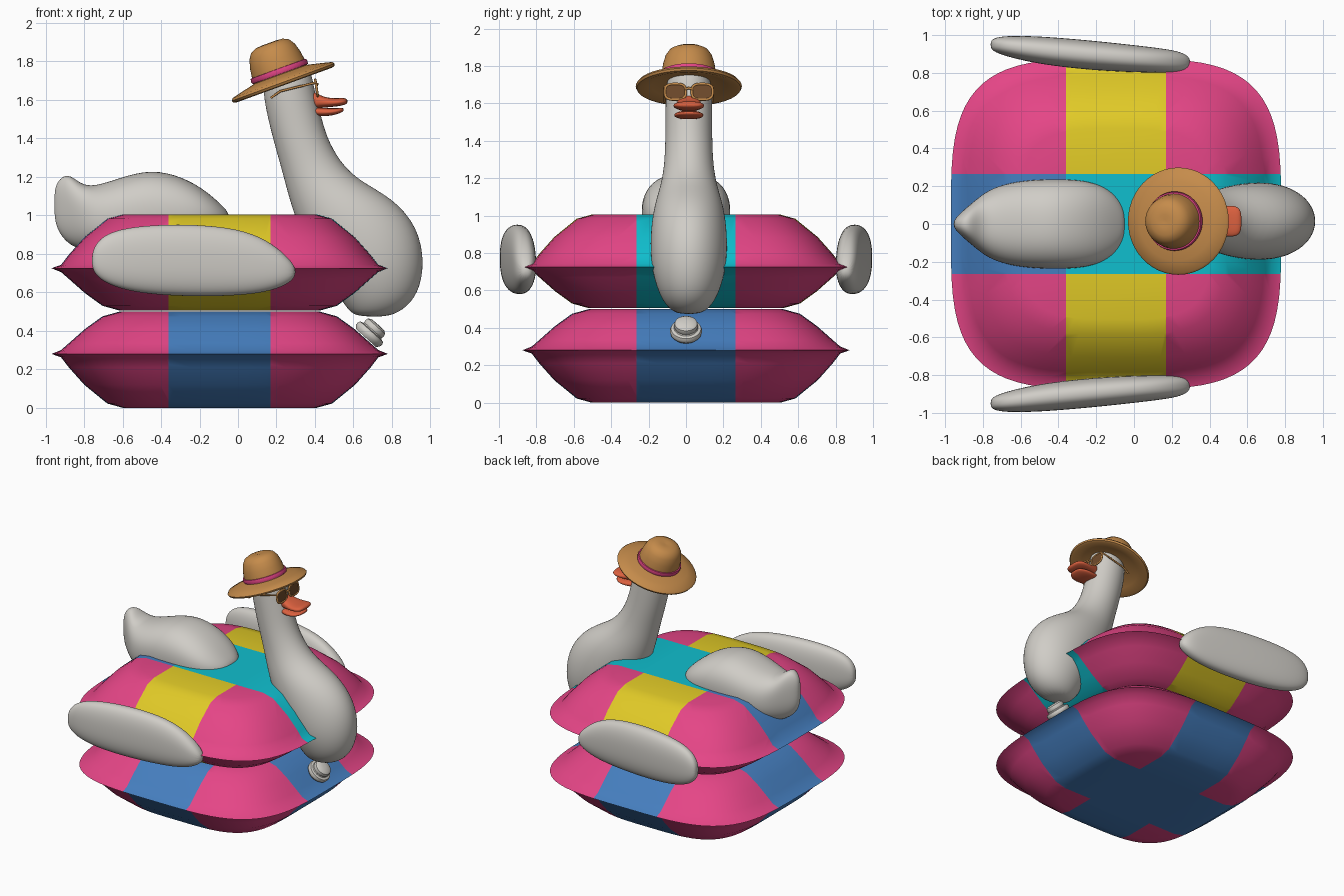
import bpy, bmesh, math
from mathutils import Vector, Matrix

if "Cube" in bpy.data.objects:
    bpy.data.objects.remove(bpy.data.objects["Cube"], do_unlink=True)


def material(name, r, g, b):
    m = bpy.data.materials.new(name)
    m.use_nodes = True
    m.diffuse_color = (r, g, b, 1)
    m.node_tree.nodes["Principled BSDF"].inputs["Base Color"].default_value = (r, g, b, 1)
    return m


PINK = material("pink", .78, .06, .24)
YELLOW = material("yellow", .75, .59, .02)
BLUE = material("blue", .06, .21, .52)
CYAN = material("cyan", .005, .52, .62)
WHITE = material("soft white", .63, .61, .57)
STRAW = material("straw brown", .56, .26, .07)
ORANGE = material("bill orange", .72, .12, .05)
LENS = material("lens brown", .16, .07, .025)


def finish(name, bm, mats, subdiv=0, angle=40):
    bmesh.ops.recalc_face_normals(bm, faces=bm.faces)
    me = bpy.data.meshes.new(name)
    bm.to_mesh(me)
    bm.free()
    for m in mats:
        me.materials.append(m)
    ob = bpy.data.objects.new(name, me)
    bpy.context.collection.objects.link(ob)
    bpy.ops.object.select_all(action="DESELECT")
    ob.select_set(True)
    bpy.context.view_layer.objects.active = ob
    bpy.ops.object.shade_smooth_by_angle(angle=math.radians(angle))
    if subdiv:
        mod = ob.modifiers.new("Subdivision", "SUBSURF")
        mod.levels = mod.render_levels = subdiv
    return ob


def skin(rings):
    """Bridge closed rings of points and cap both ends."""
    bm = bmesh.new()
    rows = [[bm.verts.new(p) for p in ring] for ring in rings]
    n = len(rows[0])
    for lo, hi in zip(rows, rows[1:]):
        for i in range(n):
            j = (i + 1) % n
            bm.faces.new((lo[i], lo[j], hi[j], hi[i]))
    bm.faces.new(rows[0])
    bm.faces.new(rows[-1])
    return bm


def superellipse(power, n):
    pts = []
    for i in range(n):
        t = math.tau * (i + .5) / n
        c, s = math.cos(t), math.sin(t)
        pts.append((math.copysign(abs(c) ** (2 / power), c),
                    math.copysign(abs(s) ** (2 / power), s)))
    return pts


def loft(name, stations, mat, power=2, n=20):
    """Each station: lower edge x, z, upper edge x, z, half width, centre y."""
    rings = []
    for ax, az, bx, bz, hw, y in stations:
        mid = Vector(((ax + bx) / 2, y, (az + bz) / 2))
        half = Vector(((bx - ax) / 2, 0, (bz - az) / 2))
        rings.append([mid + half * c + Vector((0, hw * s, 0))
                      for c, s in superellipse(power, n)])
    return finish(name, skin(rings), [mat], subdiv=2, angle=180)


def lathe(name, profile, mat, place, n=48):
    rings = [[place @ Vector((r * math.cos(math.tau * i / n),
                              r * math.sin(math.tau * i / n), h)) for i in range(n)]
             for r, h in profile]
    return finish(name, skin(rings), [mat])


def tube(name, pts, radius, mat, cyclic=False):
    cu = bpy.data.curves.new(name, "CURVE")
    cu.dimensions = "3D"
    cu.bevel_depth = radius
    cu.bevel_resolution = 2
    cu.use_fill_caps = True
    sp = cu.splines.new("POLY")
    sp.points.add(len(pts) - 1)
    for p, co in zip(sp.points, pts):
        p.co = (*co, 1)
    sp.use_cyclic_u = cyclic
    cu.materials.append(mat)
    ob = bpy.data.objects.new(name, cu)
    bpy.context.collection.objects.link(ob)


# Two stacked cushions with crossing colour bands
CX, BAND = -.095, .265
cushion_profile = [(.505, 0), (.585, .022), (.705, .12), (.785, .21), (.825, .262),
                   (.875, .28), (.825, .30), (.785, .335), (.70, .41), (.61, .475), (.52, .5)]


def cushion(name, upper):
    outline = superellipse(3.7, 72)
    bm = skin([[(CX + r * c, r * s, 1.005 - z if upper else z) for c, s in outline]
               for r, z in cushion_profile])
    for axis in (0, 1):
        for side in (-BAND, BAND):
            co = Vector((CX, 0, 0))
            no = Vector((0, 0, 0))
            co[axis] += side
            no[axis] = 1
            bmesh.ops.bisect_plane(bm, geom=bm.verts[:] + bm.edges[:] + bm.faces[:],
                                   plane_co=co, plane_no=no)
    for f in bm.faces:
        c = f.calc_center_median()
        in_x, in_y = abs(c.x - CX) < BAND, abs(c.y) < BAND
        if not (in_x or in_y):
            f.material_index = 0
        elif not upper or (in_y and c.x < CX - BAND):
            f.material_index = 1
        else:
            f.material_index = 2 if in_y else 3
    finish(name, bm, [PINK, BLUE, CYAN, YELLOW])


cushion("lower_cushion", False)
cushion("upper_cushion", True)

# Neck and breast
Y = .015
loft("neck_and_breast", [(*s, Y) for s in (
    (.17, 1.77, .33, 1.81, .07), (.135, 1.70, .38, 1.76, .12),
    (.13, 1.63, .395, 1.67, .125), (.15, 1.52, .425, 1.55, .126),
    (.185, 1.38, .46, 1.41, .127), (.225, 1.24, .53, 1.28, .133),
    (.255, 1.12, .63, 1.18, .155), (.29, 1.0, .81, 1.09, .19),
    (.35, .85, .94, .94, .21), (.45, .70, .975, .75, .205),
    (.52, .58, .94, .59, .165), (.57, .51, .86, .505, .115),
    (.61, .475, .77, .47, .06))], WHITE)

# Rump with upturned tail
loft("tail", [(x, a, x, b, w, 0) for x, a, b, w in (
    (-.955, 1.0, 1.12, .012), (-.94, .92, 1.18, .04), (-.885, .85, 1.225, .09),
    (-.82, .82, 1.165, .145), (-.75, .81, 1.15, .195), (-.62, .80, 1.195, .23),
    (-.45, .80, 1.245, .242), (-.28, .82, 1.20, .238), (-.16, .85, 1.125, .205),
    (-.08, .9, 1.05, .14), (-.045, .95, 1.01, .06))], WHITE, power=2.4)

# Wings on both sides
wing = [(-.76, .73, .80, .02, .95), (-.735, .68, .865, .04, .948), (-.66, .63, .92, .058, .94),
        (-.5, .59, .95, .075, .92), (-.25, .575, .958, .08, .895), (0, .58, .935, .073, .875),
        (.15, .60, .875, .065, .865), (.25, .635, .795, .055, .858), (.30, .68, .73, .025, .855)]
for label, side in (("left", 1), ("right", -1)):
    loft(label + "_wing", [(x, a, x, b, w, side * y) for x, a, b, w, y in wing], WHITE, power=2.4)

# Bill
loft("upper_bill", [(x, a, x, b, w, Y) for x, a, b, w in (
    (.36, 1.54, 1.66, .05), (.40, 1.555, 1.64, .06), (.45, 1.56, 1.612, .075),
    (.51, 1.565, 1.608, .085), (.55, 1.572, 1.612, .078), (.57, 1.582, 1.602, .05))], ORANGE, 2.5)
loft("lower_bill", [(x, a, x, b, w, Y) for x, a, b, w in (
    (.36, 1.525, 1.565, .05), (.42, 1.512, 1.56, .075), (.49, 1.518, 1.556, .082),
    (.53, 1.53, 1.558, .065), (.55, 1.542, 1.558, .035))], ORANGE, 2.5)

# Tilted sun hat
hat = Matrix.Translation((.23, Y, 1.705)) @ Matrix.Rotation(math.radians(-20), 4, "Y")
lathe("hat_brim", [(.12, .0), (.2, -.014), (.262, -.03), (.278, -.026), (.284, -.014),
                   (.275, -.002), (.21, .014), (.15, .028), (.12, .03)], STRAW, hat)
lathe("hat_crown", [(.148, .0), (.147, .05), (.138, .11), (.125, .155), (.105, .185),
                    (.075, .2), (.035, .203), (.01, .2)], STRAW, hat)
lathe("hat_band", [(.14, .03), (.153, .032), (.157, .045), (.153, .06), (.138, .062)], PINK, hat)

# Sunglasses
for label, side in (("left", 1), ("right", -1)):
    rim = [(.408 - .15 * .042 * s, Y + side * .072 + .056 * c, 1.662 + .042 * s)
           for c, s in superellipse(3, 28)]
    tube(label + "_lens_rim", rim, .007, STRAW, cyclic=True)
    bm = skin([[(x + d, y, z) for x, y, z in rim] for d in (-.003, .003)])
    finish(label + "_lens", bm, [LENS])
    tube(label + "_temple", [(x, Y + side * .13, z) for x, z in
                             ((.405, 1.69), (.3, 1.665), (.22, 1.645), (.17, 1.61))], .006, STRAW)
tube("glasses_bridge", [(.408, Y - .02, 1.675), (.412, Y, 1.682), (.408, Y + .02, 1.675)],
     .007, STRAW)

# Inflation valve
valve = Matrix.Translation((.685, 0, .385)) @ Matrix.Rotation(math.radians(42), 4, "Y")
lathe("valve", [(.07, -.03), (.083, -.015), (.086, 0), (.08, .014), (.064, .018), (.06, .024),
                (.064, .034), (.06, .052), (.045, .062), (.01, .064)], WHITE, valve, 32)
